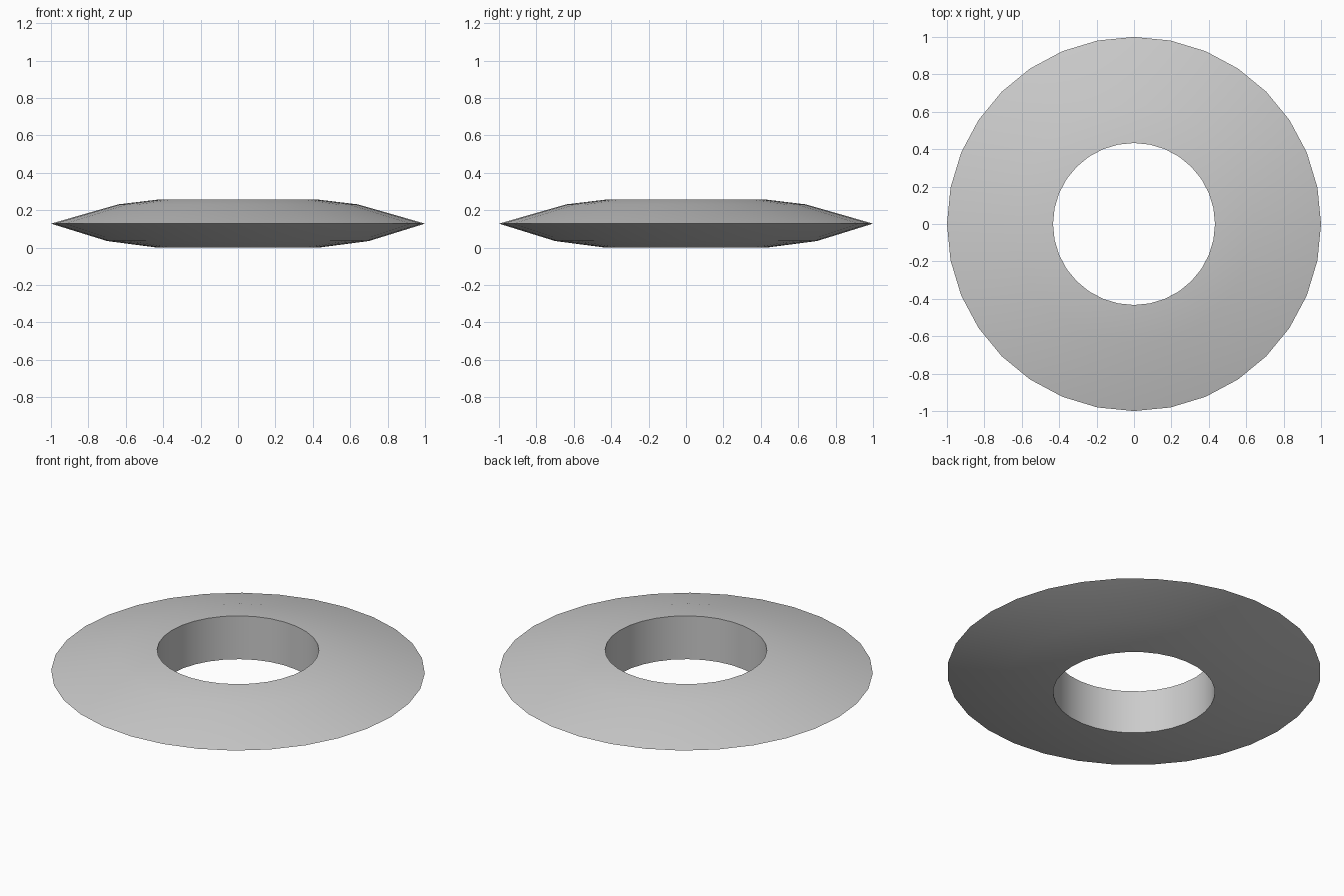
import bpy, bmesh, math

if "Cube" in bpy.data.objects:
    bpy.data.objects.remove(bpy.data.objects["Cube"])

# Ring cross-section (radius, height): outer rim, upper bevel, hole wall, lower bevel
profile = [(1.0, 0.128), (0.64, 0.231), (0.433, 0.256), (0.433, 0.0), (0.70, 0.035)]
SIDES = 32

# Lathe the closed profile around z
bm = bmesh.new()
rings = [[bm.verts.new((r * math.cos(a), r * math.sin(a), z)) for r, z in profile]
         for a in (2 * math.pi * i / SIDES for i in range(SIDES))]
n = len(profile)
for i in range(SIDES):
    here, there = rings[i], rings[(i + 1) % SIDES]
    for j in range(n):
        k = (j + 1) % n
        bm.faces.new((here[j], there[j], there[k], here[k]))
bmesh.ops.recalc_face_normals(bm, faces=bm.faces)
mesh = bpy.data.meshes.new("flying_ring")
bm.to_mesh(mesh)
bm.free()

# Tapered ring, smooth apart from the rim and hole edges
ring = bpy.data.objects.new("flying_ring", mesh)
bpy.context.collection.objects.link(ring)
bpy.context.view_layer.objects.active = ring
ring.select_set(True)
bpy.ops.object.shade_smooth_by_angle(angle=math.radians(30))
